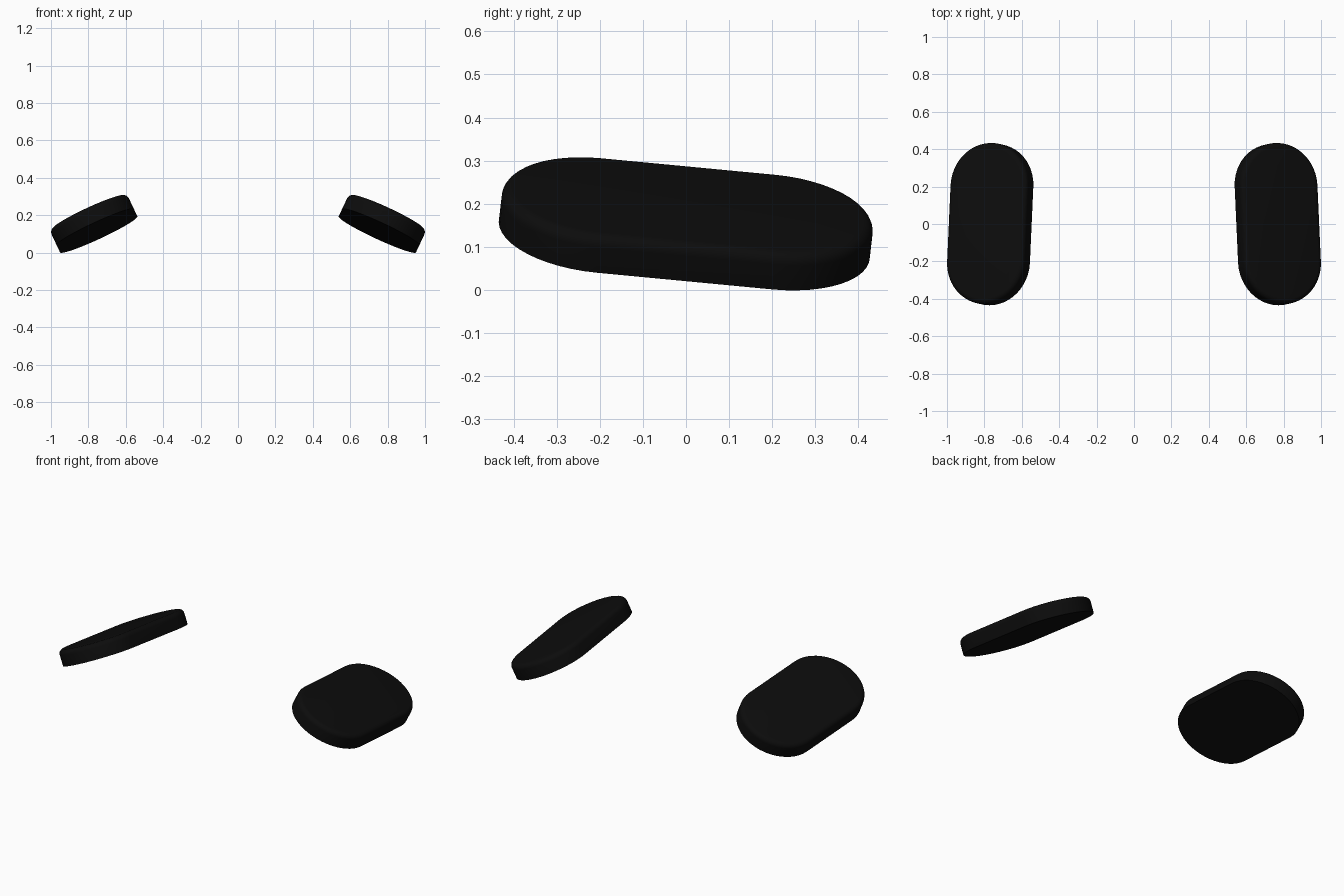
import bpy, bmesh, math
from mathutils import Matrix, Vector

cube = bpy.data.objects.get("Cube")
if cube:
    bpy.data.objects.remove(cube, do_unlink=True)

# Near-black rubber
black = bpy.data.materials.new("black_rubber")
black.use_nodes = True
color = (0.0037, 0.0037, 0.0037, 1)
black.diffuse_color = color
black.node_tree.nodes["Principled BSDF"].inputs["Base Color"].default_value = color

RADIUS, HALF_STRAIGHT, THICKNESS, ROUNDING = 0.228, 0.205, 0.091, 0.027
ARC_STEPS = 24


def stadium():
    """Outline of a pill shape, long along y."""
    points = []
    for end in (1, -1):
        for i in range(ARC_STEPS + 1):
            a = math.pi * i / ARC_STEPS
            points.append(Vector((end * RADIUS * math.cos(a),
                                  end * (HALF_STRAIGHT + RADIUS * math.sin(a)), 0)))
    return points


def pad_frame():
    """Tilted frame of the left pad, centred on its underside."""
    length = Vector((-0.045, 1, -0.095)).normalized()
    tilt = math.radians(25)
    normal = Vector((math.sin(tilt), 0, math.cos(tilt)))
    normal = (normal - length * normal.dot(length)).normalized()
    width = length.cross(normal)
    frame = Matrix((width, length, normal)).transposed().to_4x4()
    frame.translation = (0.754, -0.004, 0.117)
    return frame


def make_pad(name, side):
    bm = bmesh.new()
    base = bm.faces.new([bm.verts.new(p) for p in stadium()])
    top = bmesh.ops.extrude_face_region(bm, geom=[base], use_keep_orig=True)["geom"]
    bmesh.ops.translate(bm, vec=(0, 0, THICKNESS),
                        verts=[g for g in top if isinstance(g, bmesh.types.BMVert)])
    # Soften only the upper rim
    rim = [e for e in bm.edges if all(v.co.z > THICKNESS / 2 for v in e.verts)]
    bmesh.ops.bevel(bm, geom=rim, offset=ROUNDING, segments=5, profile=0.5,
                    affect='EDGES', clamp_overlap=True)
    bm.transform(Matrix.Diagonal((side, 1, 1, 1)) @ pad_frame())
    bmesh.ops.recalc_face_normals(bm, faces=bm.faces)
    mesh = bpy.data.meshes.new(name)
    bm.to_mesh(mesh)
    bm.free()
    mesh.materials.append(black)
    pad = bpy.data.objects.new(name, mesh)
    bpy.context.collection.objects.link(pad)
    bpy.ops.object.select_all(action='DESELECT')
    pad.select_set(True)
    bpy.context.view_layer.objects.active = pad
    bpy.ops.object.shade_smooth_by_angle(angle=math.radians(35))


# Mirrored pair of pads
make_pad("left_pad", 1)
make_pad("right_pad", -1)
